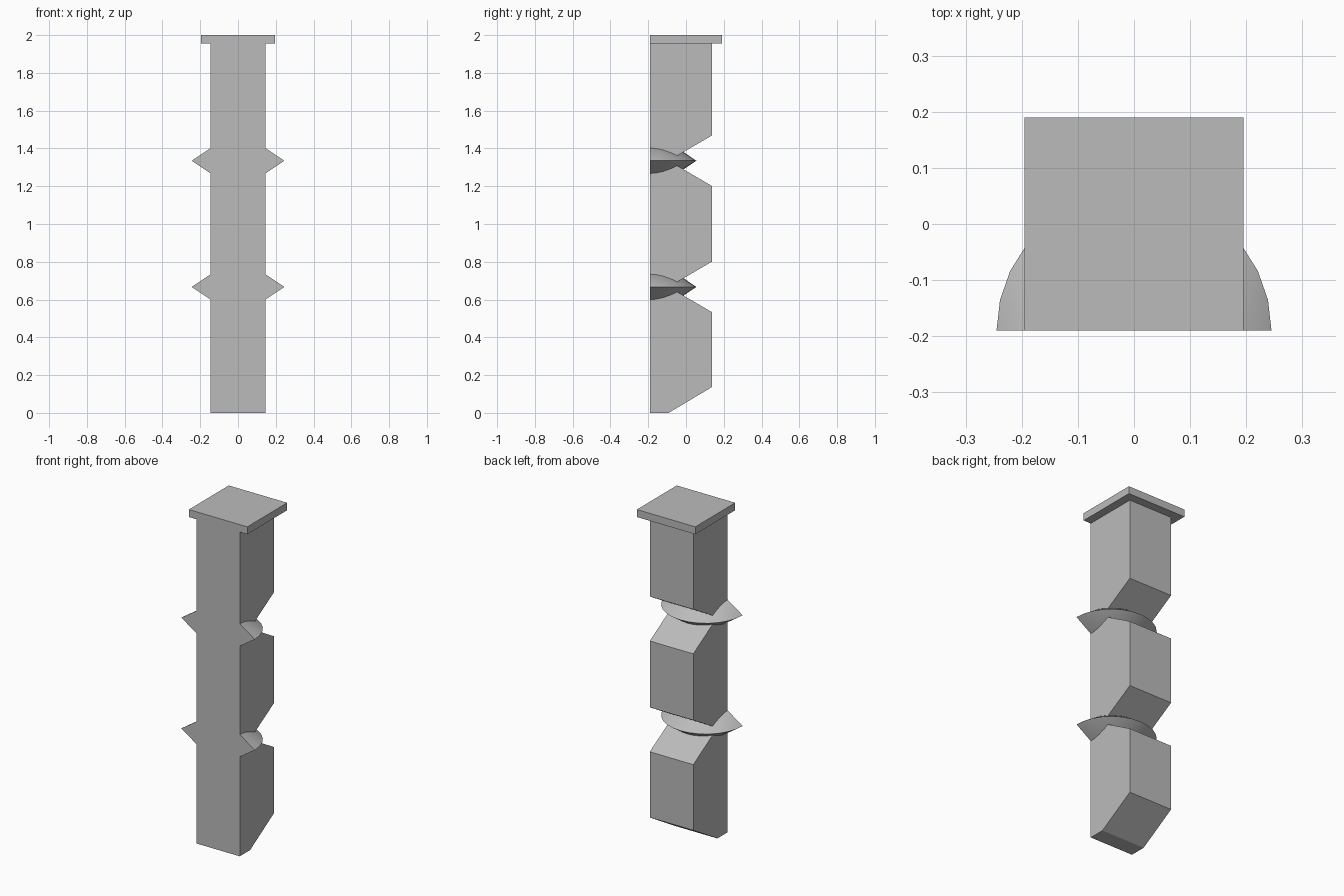
import bpy, bmesh, math

if "Cube" in bpy.data.objects:
    bpy.data.objects.remove(bpy.data.objects["Cube"], do_unlink=True)

# One plain grey for the whole post
grey = bpy.data.materials.new("stone_grey")
grey.use_nodes = True
colour = (0.5, 0.5, 0.5, 1)
grey.diffuse_color = colour
grey.node_tree.nodes["Principled BSDF"].inputs["Base Color"].default_value = colour

FRONT, BACK = -0.19, 0.138
HALF_WIDTH = 0.145
CAP_BASE = 1.955
RING_HEIGHTS = (0.667, 1.335)
NOTCH_Y, NOTCH_HALF = -0.092, 0.134


def finish(name, bm):
    bmesh.ops.recalc_face_normals(bm, faces=bm.faces)
    mesh = bpy.data.meshes.new(name)
    bm.to_mesh(mesh)
    bm.free()
    mesh.materials.append(grey)
    obj = bpy.data.objects.new(name, mesh)
    bpy.context.collection.objects.link(obj)
    return obj


def extrude_profile(name, points, half):
    """Extrude a (y, z) outline across x."""
    bm = bmesh.new()
    face = bm.faces.new([bm.verts.new((-half, y, z)) for y, z in points])
    side = bmesh.ops.extrude_face_region(bm, geom=[face])["geom"]
    verts = [v for v in side if isinstance(v, bmesh.types.BMVert)]
    bmesh.ops.translate(bm, verts=verts, vec=(2 * half, 0, 0))
    return finish(name, bm)


def half_ring(name, z, radius=0.245, rise=0.165, steps=14):
    """Back half of a double cone, cut flat at the front."""
    bm = bmesh.new()
    top = bm.verts.new((0, FRONT, z + rise))
    bottom = bm.verts.new((0, FRONT, z - rise))
    rim = []
    for i in range(steps + 1):
        a = math.pi * i / steps
        rim.append(bm.verts.new((radius * math.cos(a), FRONT + radius * math.sin(a), z)))
    for a, b in zip(rim, rim[1:]):
        bm.faces.new((a, b, top))
        bm.faces.new((b, a, bottom))
    bm.faces.new((top, rim[-1], bottom, rim[0]))
    obj = finish(name, bm)
    bpy.ops.object.select_all(action="DESELECT")
    obj.select_set(True)
    bpy.context.view_layer.objects.active = obj
    bpy.ops.object.shade_smooth_by_angle(angle=math.radians(30))


# Post with a chamfered foot and a V notch in the back at each ring
outline = [(FRONT, 0), (NOTCH_Y, 0), (BACK, 0.137)]
for z in RING_HEIGHTS:
    outline += [(BACK, z - NOTCH_HALF), (NOTCH_Y, z), (BACK, z + NOTCH_HALF)]
outline += [(BACK, CAP_BASE), (FRONT, CAP_BASE)]
extrude_profile("post", outline, HALF_WIDTH)

# Square cap slab
extrude_profile("cap", [(FRONT, CAP_BASE), (-FRONT, CAP_BASE), (-FRONT, 2), (FRONT, 2)], 0.195)

# Sharp-edged rings
for label, z in zip(("lower", "upper"), RING_HEIGHTS):
    half_ring(label + "_ring", z)
